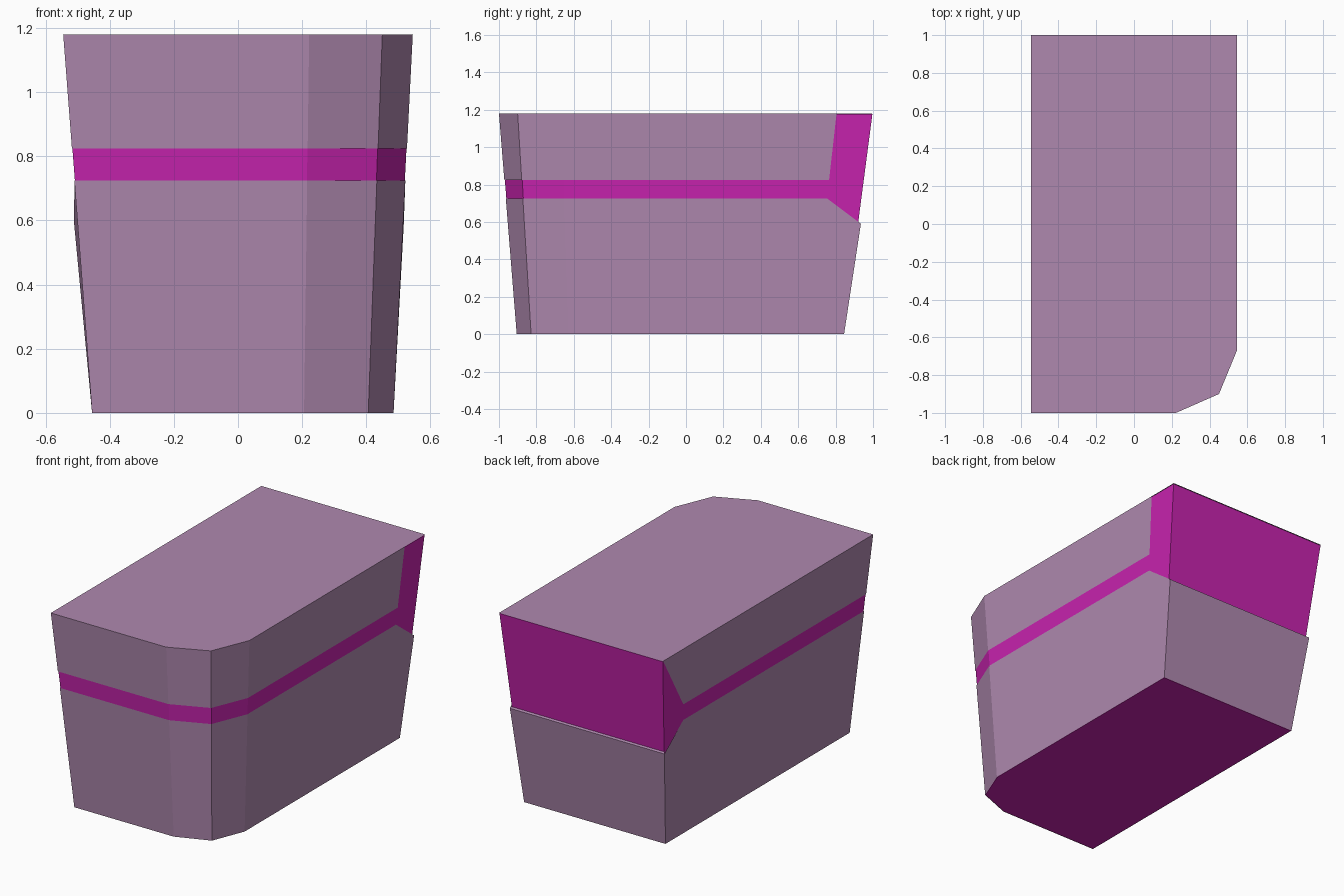
import bpy

if "Cube" in bpy.data.objects:
    bpy.data.objects.remove(bpy.data.objects["Cube"])

H = 1.18
# Tapered outline with a two-step bevel on the front right corner
BOTTOM = [(-.455, -.905), (.206, -.905), (.406, -.828), (.485, -.63), (.485, .845), (-.455, .845)]
TOP = [(-.545, -1), (.222, -1), (.45, -.9), (.545, -.67), (.545, 1), (-.545, 1)]


def ring(z, inset=0):
    t = z / H
    pts = [((a[0] + (b[0] - a[0]) * t), (a[1] + (b[1] - a[1]) * t)) for a, b in zip(BOTTOM, TOP)]
    return [(x * (1 - inset), y * (1 - inset), z) for x, y in pts]


def cut_ring(z, left_y, right_y):
    """Front wrap of the outline, ending at a given y on each side."""
    r = ring(z)
    return [(r[0][0], left_y, z)] + r[:4] + [(r[4][0], right_y, z)]


def make(name, verts, faces, mat):
    me = bpy.data.meshes.new(name)
    me.from_pydata(verts, [], faces)
    me.materials.append(mat)
    ob = bpy.data.objects.new(name, me)
    bpy.context.collection.objects.link(ob)
    return ob


def material(name, color):
    m = bpy.data.materials.new(name)
    m.diffuse_color = (*color, 1)
    m.use_nodes = True
    m.node_tree.nodes["Principled BSDF"].inputs["Base Color"].default_value = m.diffuse_color
    return m


mauve = material("mauve", (.43, .25, .43))
magenta = material("magenta", (.58, .017, .43))

# Inner body: closed magenta block, showing at the band, back and base
body = ring(0, .003) + ring(H - .003, .003)
make("body", body,
     [tuple(range(5, -1, -1)), tuple(range(6, 12))]
     + [(i, (i + 1) % 6, (i + 1) % 6 + 6, i + 6) for i in range(6)], magenta)

# Upper panel: wraps front and sides above the band
upper = cut_ring(.825, .765, .765) + cut_ring(H, .995, .805)
make("upper_panel", upper, [(i, i + 1, i + 7, i + 6) for i in range(5)], mauve)

# Lid: flat top sheet
make("lid", ring(H), [tuple(range(6))], mauve)

# Lower panel: wraps all round below the band, with a stepped back ledge
base = ring(.001)
edge = cut_ring(.725, .755, .755)
base = [(x, y, 0) for x, y, z in base]
back = [(.517, .935, .59), (-.511, .935, .59), (.515, .918, .595), (-.5, .918, .595)]
lower = base + edge + back
make("lower_panel", lower,
     [(i, i + 1, i + 8, i + 7) for i in range(3)]
     + [(3, 4, 12, 11, 10), (5, 0, 7, 6, 13), (4, 5, 13, 12), (12, 13, 15, 14)], mauve)
